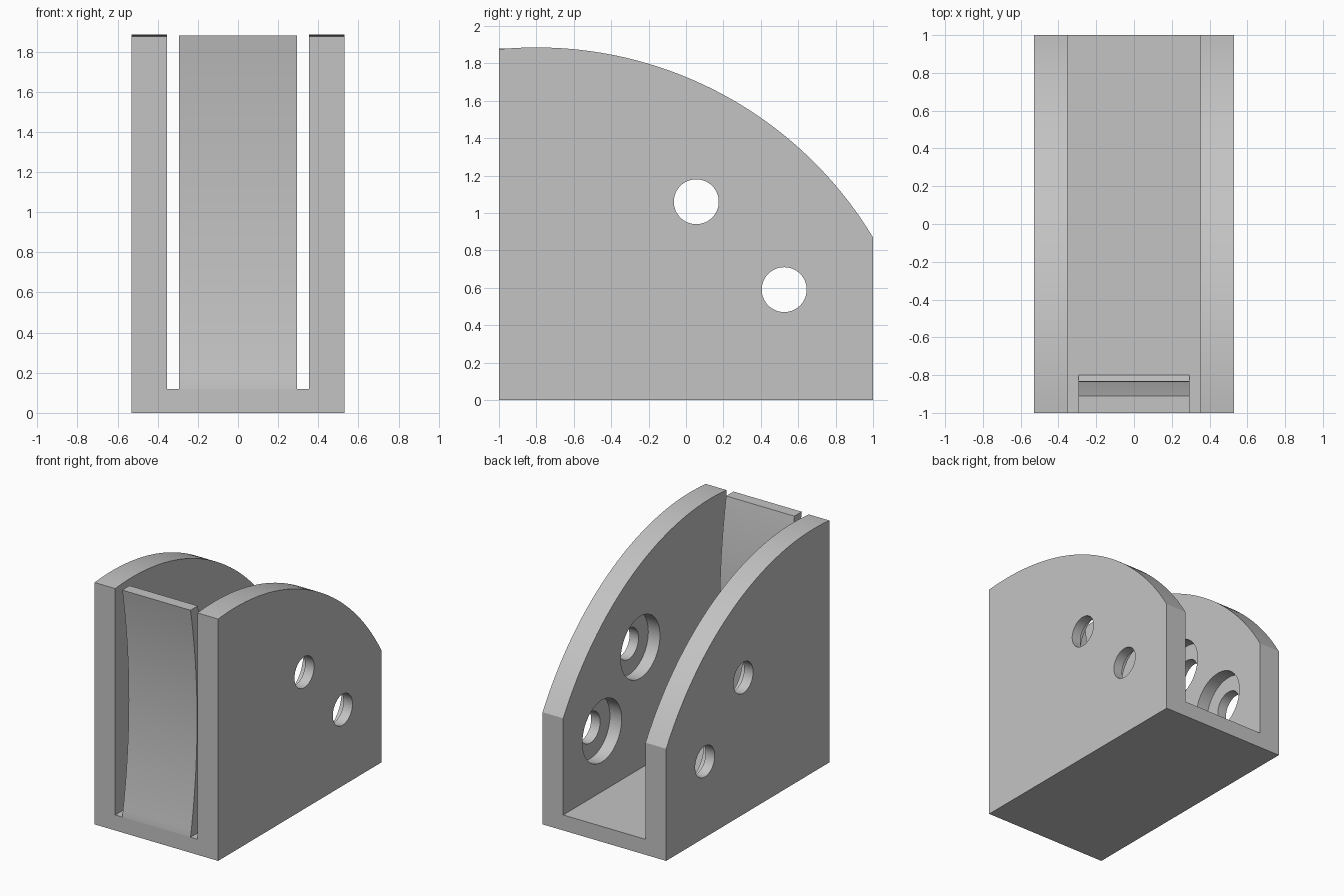
import bpy, bmesh, math
from mathutils import Matrix

cube = bpy.data.objects.get("Cube")
if cube:
    bpy.data.objects.remove(cube, do_unlink=True)

grey = bpy.data.materials.new("plain grey")
grey.use_nodes = True
grey.diffuse_color = (0.55, 0.55, 0.55, 1)
grey.node_tree.nodes["Principled BSDF"].inputs["Base Color"].default_value = grey.diffuse_color


def add_object(name, bm):
    bmesh.ops.recalc_face_normals(bm, faces=bm.faces)
    mesh = bpy.data.meshes.new(name)
    bm.to_mesh(mesh)
    bm.free()
    mesh.materials.append(grey)
    obj = bpy.data.objects.new(name, mesh)
    bpy.context.collection.objects.link(obj)
    return obj


def extrude_x(name, profile, half_width):
    """Extrude a closed (y, z) profile symmetrically along x."""
    bm = bmesh.new()
    face = bm.faces.new([bm.verts.new((-half_width, y, z)) for y, z in profile])
    ext = bmesh.ops.extrude_face_region(bm, geom=[face])
    verts = [v for v in ext["geom"] if isinstance(v, bmesh.types.BMVert)]
    bmesh.ops.translate(bm, verts=verts, vec=(2 * half_width, 0, 0))
    return add_object(name, bm)


def cylinder_x(name, radius, half_width, y, z):
    bm = bmesh.new()
    place = Matrix.Translation((0, y, z)) @ Matrix.Rotation(math.pi / 2, 4, "Y")
    bmesh.ops.create_cone(bm, cap_ends=True, segments=64, radius1=radius,
                          radius2=radius, depth=2 * half_width, matrix=place)
    return add_object(name, bm)


def select_only(obj):
    bpy.ops.object.select_all(action="DESELECT")
    obj.select_set(True)
    bpy.context.view_layer.objects.active = obj


def cut(obj, cutter):
    cutter.hide_render = True
    mod = obj.modifiers.new("cut", "BOOLEAN")
    mod.operation = "DIFFERENCE"
    mod.solver = "EXACT"
    mod.object = cutter
    select_only(obj)
    bpy.ops.object.modifier_apply(modifier=mod.name)
    bpy.data.objects.remove(cutter, do_unlink=True)


def smooth(obj):
    select_only(obj)
    bpy.ops.object.shade_smooth_by_angle(angle=math.radians(25))


# Bracket: side outline with an arched top, hollowed into a channel
peak_y, top_z, radius = -0.8, 1.885, 2.103
steps = 48
outline = [(-1, 0), (1, 0)]
for i in range(steps + 1):
    y = 1 - 2 * i / steps
    outline.append((y, top_z - radius + math.sqrt(radius ** 2 - (y - peak_y) ** 2)))
bracket = extrude_x("bracket", outline, 0.53)
channel = [(-1.5, 0.12), (1.5, 0.12), (1.5, 2.5), (-1.5, 2.5)]
cut(bracket, extrude_x("channel_cutter", channel, 0.353))

# Bolt holes, counterbored from the inside of both walls
for y, z in ((0.055, 1.06), (0.525, 0.59)):
    cut(bracket, cylinder_x("counterbore_cutter", 0.24, 0.453, y, z))
    cut(bracket, cylinder_x("hole_cutter", 0.12, 0.8, y, z))
smooth(bracket)

# Bowed spring blade, with a chamfered foot behind it
low, high, bow, thick = 0.12, 1.88, 0.08, 0.09


def bowed(t):
    return -1 + bow * (1 - (2 * t - 1) ** 2)


front = [(bowed(i / 32), low + (high - low) * i / 32) for i in range(33)]
back = [(y + thick, z) for y, z in reversed(front) if z > low + 0.1]
foot = [(-0.8, low), (-0.8, low - 0.02), (-1, low - 0.02)]
blade = extrude_x("spring_blade", front + back + foot, 0.293)
smooth(blade)
